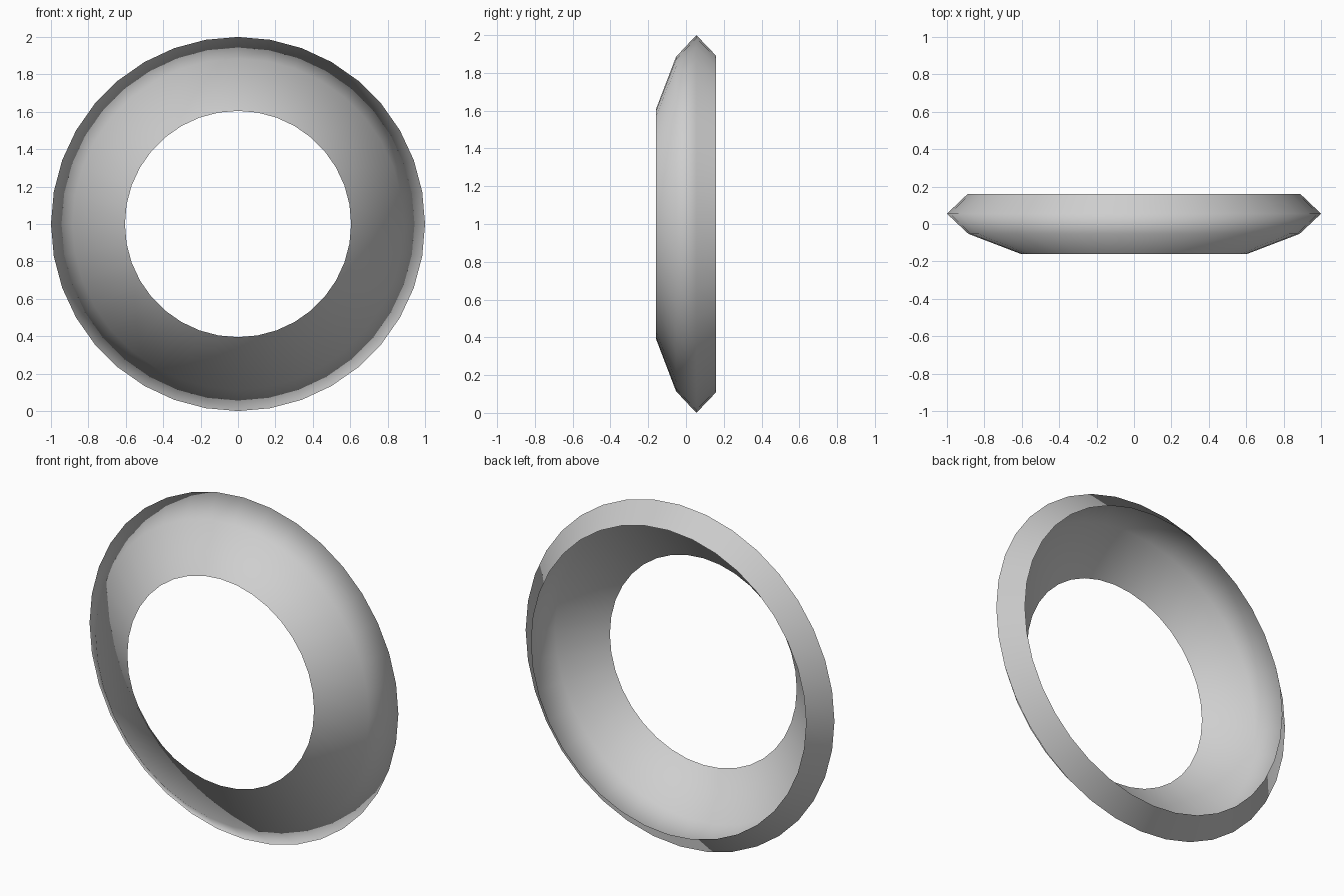
import bpy
from math import sin, cos, pi, radians

cube = bpy.data.objects.get("Cube")
if cube:
    bpy.data.objects.remove(cube, do_unlink=True)

SIDES = 36
# Cross-section of the open shell: radius, depth, normal tilt from the front axis
PROFILE = [(0.605, -0.16, 47), (0.885, -0.053, 67), (1.0, 0.055, 112), (0.89, 0.16, 112)]

# Grey finish
grey = bpy.data.materials.new("light_grey")
grey.use_nodes = True
colour = (0.62, 0.62, 0.62, 1)
grey.diffuse_color = colour
grey.node_tree.nodes["Principled BSDF"].inputs["Base Color"].default_value = colour

# Spin the profile around the depth axis
verts, normals, faces = [], [], []
rows = len(PROFILE)
for i in range(SIDES):
    a = 2 * pi * i / SIDES
    nxt = (i + 1) % SIDES
    for j, (r, y, tilt) in enumerate(PROFILE):
        t = radians(tilt)
        verts.append((r * sin(a), y, 1 + r * cos(a)))
        normals.append((sin(t) * sin(a), -cos(t), sin(t) * cos(a)))
        if j < rows - 1:
            faces.append((i * rows + j, nxt * rows + j, nxt * rows + j + 1, i * rows + j + 1))

mesh = bpy.data.meshes.new("rim_ring")
mesh.from_pydata(verts, [], faces)
mesh.materials.append(grey)
mesh.polygons.foreach_set("use_smooth", [True] * len(mesh.polygons))
mesh.update()

# Rounded shading across the whole ring
mesh.normals_split_custom_set_from_vertices(normals)

ring = bpy.data.objects.new("rim_ring", mesh)
bpy.context.scene.collection.objects.link(ring)
